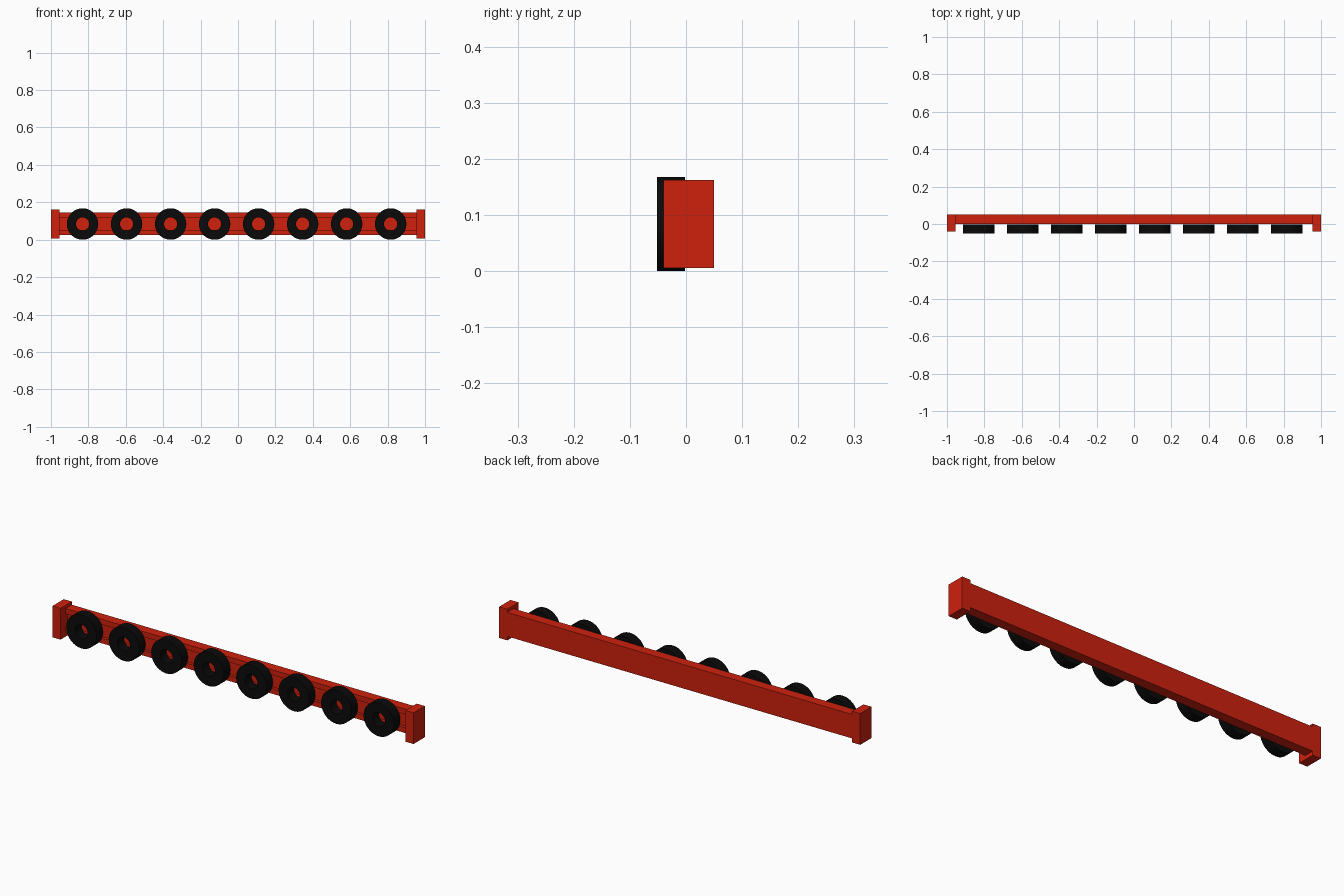
import bpy, bmesh, math
from mathutils import Vector

if "Cube" in bpy.data.objects:
    bpy.data.objects.remove(bpy.data.objects["Cube"])


def material(name, color):
    m = bpy.data.materials.new(name)
    m.diffuse_color = color
    m.use_nodes = True
    m.node_tree.nodes["Principled BSDF"].inputs["Base Color"].default_value = m.diffuse_color
    return m


RED = material("red_paint", (0.62, 0.015, 0.004, 1))
BLACK = material("black_rubber", (0.003, 0.003, 0.003, 1))


def finish(name, bm, mat):
    bmesh.ops.recalc_face_normals(bm, faces=bm.faces)
    mesh = bpy.data.meshes.new(name)
    bm.to_mesh(mesh)
    bm.free()
    mesh.materials.append(mat)
    obj = bpy.data.objects.new(name, mesh)
    bpy.context.collection.objects.link(obj)
    return obj


def sweep_x(name, profile, x0, x1, mat):
    """Extrude a (y, z) outline along x."""
    bm = bmesh.new()
    face = bm.faces.new([bm.verts.new((x0, y, z)) for y, z in profile])
    ext = bmesh.ops.extrude_face_region(bm, geom=[face])
    verts = [v for v in ext["geom"] if isinstance(v, bmesh.types.BMVert)]
    bmesh.ops.translate(bm, verts=verts, vec=(x1 - x0, 0, 0))
    return finish(name, bm, mat)


# Beam: channel section with a shallow recess along the front
beam = [(0.05, 0.026), (0.05, 0.146), (0, 0.146), (0, 0.12),
        (0.015, 0.12), (0.015, 0.052), (0, 0.052), (0, 0.026)]
sweep_x("beam", beam, -0.955, 0.955, RED)

# End blocks
block = [(-0.04, 0.006), (0.05, 0.006), (0.05, 0.162), (-0.04, 0.162)]
for side, x0 in (("left", -1.0), ("right", 0.955)):
    sweep_x(side + "_end_block", block, x0, x0 + 0.045, RED)


# Tyre: square-section ring with its axis along y
def tyre(name, cx, sides=48):
    cz, section = 0.084, [(0.035, -0.052), (0.084, -0.052),
                          (0.084, -0.002), (0.035, -0.002)]
    bm = bmesh.new()
    rings = []
    for i in range(sides):
        a = math.tau * i / sides
        rings.append([bm.verts.new((cx + r * math.cos(a), y, cz + r * math.sin(a)))
                      for r, y in section])
    for i in range(sides):
        p, q = rings[i], rings[(i + 1) % sides]
        for j in range(4):
            k = (j + 1) % 4
            bm.faces.new((p[j], p[k], q[k], q[j]))
    obj = finish(name, bm, BLACK)
    bpy.ops.object.select_all(action='DESELECT')
    obj.select_set(True)
    bpy.context.view_layer.objects.active = obj
    bpy.ops.object.shade_smooth_by_angle(angle=math.radians(30))


# Row of tyres along the front of the beam
for n in range(8):
    tyre(f"tyre_{n + 1}", -0.831 + n * 0.2353)
